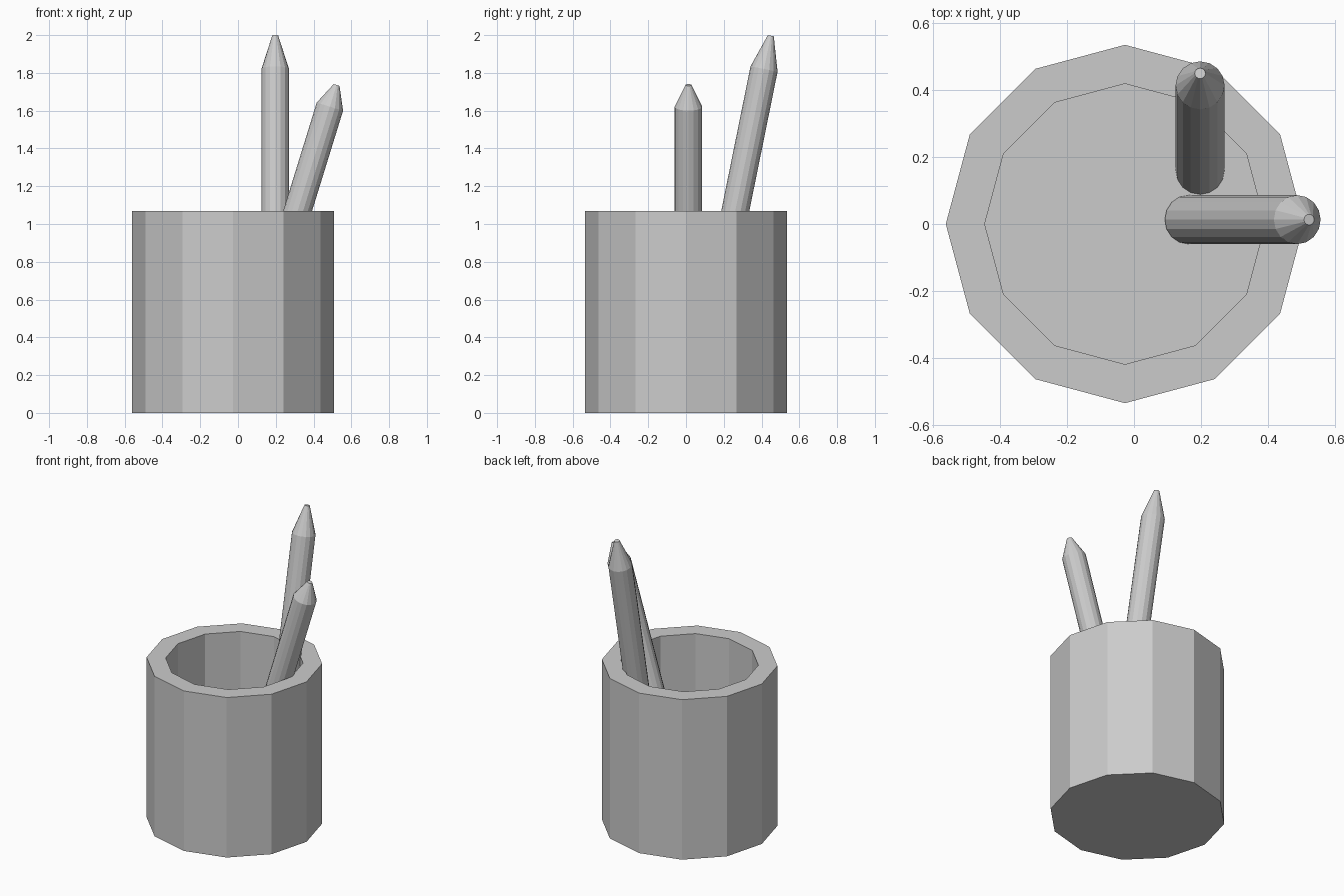
import bpy, bmesh, math
from mathutils import Matrix, Vector

if "Cube" in bpy.data.objects:
    bpy.data.objects.remove(bpy.data.objects["Cube"])


def lathe(name, profile, sides, matrix):
    """Closed faceted solid from (radius, height) rings, capped at both ends."""
    bm = bmesh.new()
    rings = []
    for r, h in profile:
        rings.append([bm.verts.new((r * math.cos(2 * math.pi * i / sides),
                                    r * math.sin(2 * math.pi * i / sides), h))
                      for i in range(sides)])
    for a, b in zip(rings, rings[1:]):
        for i in range(sides):
            j = (i + 1) % sides
            bm.faces.new((a[i], a[j], b[j], b[i]))
    bm.faces.new(rings[0][::-1])
    bm.faces.new(rings[-1])
    bmesh.ops.transform(bm, matrix=matrix, verts=bm.verts)
    bmesh.ops.recalc_face_normals(bm, faces=bm.faces)
    mesh = bpy.data.meshes.new(name)
    bm.to_mesh(mesh)
    bm.free()
    obj = bpy.data.objects.new(name, mesh)
    bpy.context.collection.objects.link(obj)
    return obj


FLOOR = 0.58


def pencil(name, tip, axis, angle, cone):
    """Tilted pencil hanging down from its tip to the cup floor."""
    length = (tip[2] - FLOOR) / math.cos(angle) + 0.01
    m = Matrix.Translation(Vector(tip)) @ Matrix.Rotation(angle, 4, axis)
    lathe(name, [(0.073, -length), (0.073, -cone), (0.016, 0)], 16, m)


# Twelve-sided cup with hollow inside
lathe("cup", [(0.534, 0), (0.534, 1.07), (0.418, 1.07), (0.418, FLOOR)], 12,
      Matrix.Translation((-0.027, 0, 0)))

# Tall pencil leaning back, short pencil leaning right
pencil("tall_pencil", (0.197, 0.449, 1.997), 'X', -0.2, 0.18)
pencil("short_pencil", (0.522, 0.013, 1.736), 'Y', 0.3, 0.12)
